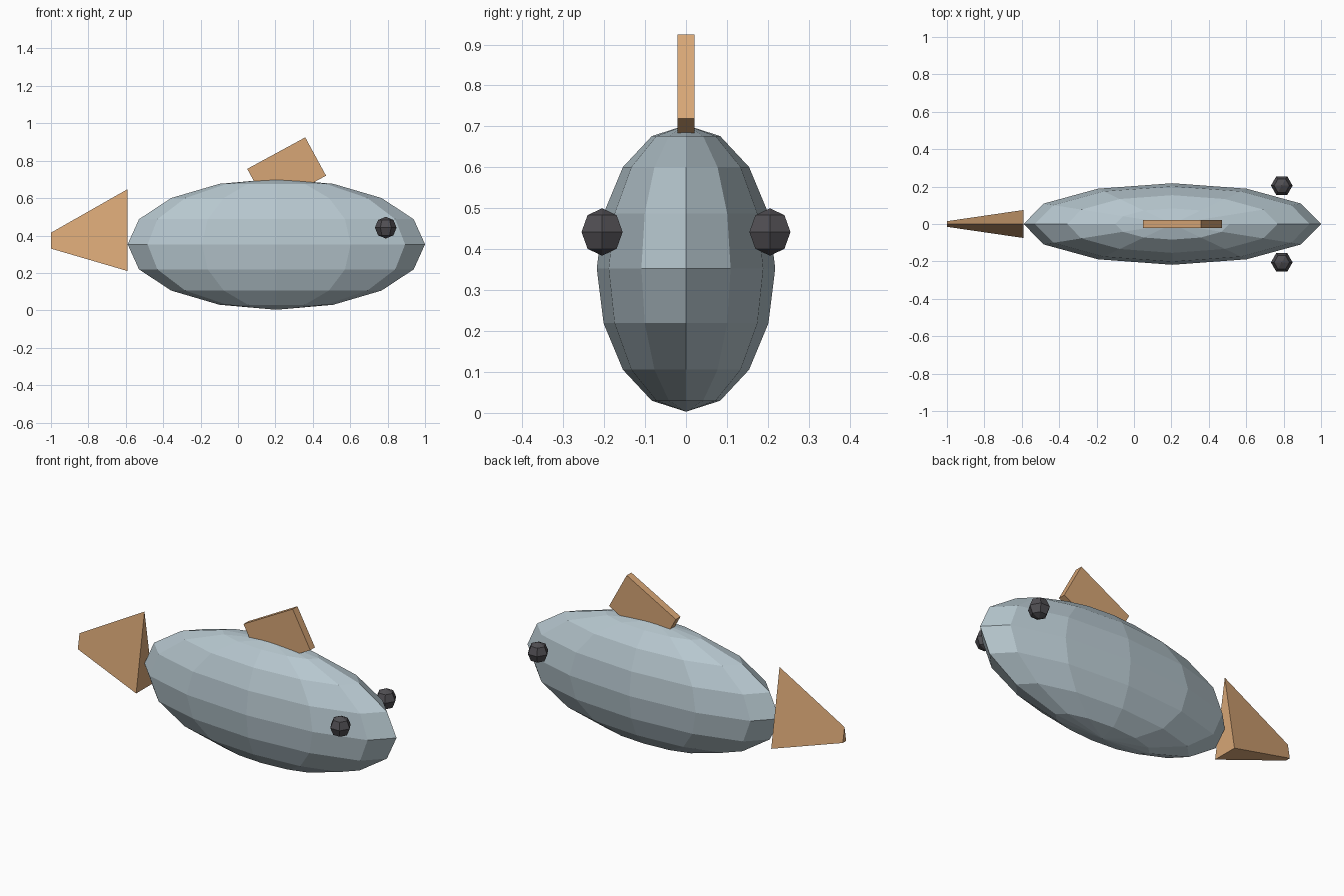
import bpy, bmesh, math
from mathutils import Vector, Matrix

cube = bpy.data.objects.get("Cube")
if cube:
    bpy.data.objects.remove(cube, do_unlink=True)


def material(name, rgb):
    mat = bpy.data.materials.new(name)
    mat.use_nodes = True
    color = (*rgb, 1)
    mat.diffuse_color = color
    mat.node_tree.nodes["Principled BSDF"].inputs["Base Color"].default_value = color
    return mat


def finish(bm, name, mat):
    bmesh.ops.recalc_face_normals(bm, faces=bm.faces)
    mesh = bpy.data.meshes.new(name)
    bm.to_mesh(mesh)
    bm.free()
    mesh.materials.append(mat)
    obj = bpy.data.objects.new(name, mesh)
    bpy.context.collection.objects.link(obj)
    return obj


def ellipsoid(name, center, radii, segments, rings, mat):
    """Spin a half circle around z so that one seam points along +x."""
    bm = bmesh.new()
    angles = [math.pi * i / rings for i in range(rings + 1)]
    arc = [bm.verts.new((math.sin(a), 0, math.cos(a))) for a in angles]
    edges = [bm.edges.new(pair) for pair in zip(arc, arc[1:])]
    bmesh.ops.spin(bm, geom=arc + edges, cent=(0, 0, 0), axis=(0, 0, 1),
                   angle=math.tau, steps=segments)
    bmesh.ops.remove_doubles(bm, verts=bm.verts, dist=0.001)
    bmesh.ops.scale(bm, vec=radii, verts=bm.verts)
    bmesh.ops.translate(bm, vec=center, verts=bm.verts)
    return finish(bm, name, mat)


skin = material("blue grey", (0.47, 0.57, 0.62))
fin_color = material("tan orange", (0.68, 0.38, 0.18))
eye_color = material("charcoal", (0.08, 0.076, 0.085))

# Faceted body
ellipsoid("body", (0.205, 0, 0.353), (0.795, 0.218, 0.35), 12, 8, skin)

# Eyes, one on each side
for side, label in ((-1, "front"), (1, "back")):
    ellipsoid("eye_" + label, (0.79, side * 0.205, 0.442), (0.058,) * 3, 6, 4, eye_color)

# Tilted slab on the back
bm = bmesh.new()
bmesh.ops.create_cube(bm, size=1)
bmesh.ops.scale(bm, vec=(0.353, 0.042, 0.233), verts=bm.verts)
bmesh.ops.rotate(bm, cent=(0, 0, 0), verts=bm.verts,
                 matrix=Matrix.Rotation(math.radians(-28.5), 3, "Y"))
bmesh.ops.translate(bm, vec=(0.26, 0, 0.738), verts=bm.verts)
finish(bm, "dorsal_fin", fin_color)

# Three-sided tapering tail: each end is a triangle with its point up
bm = bmesh.new()
ends = []
for x, half, low, high in ((-0.59, 0.075, 0.21, 0.648), (-1.0, 0.015, 0.33, 0.415)):
    ends.append([bm.verts.new(p) for p in
                 ((x, 0, high), (x, -half, low), (x, half, low))])
    bm.faces.new(ends[-1])
for i in range(3):
    j = (i + 1) % 3
    bm.faces.new((ends[0][i], ends[0][j], ends[1][j], ends[1][i]))
finish(bm, "tail_fin", fin_color)
